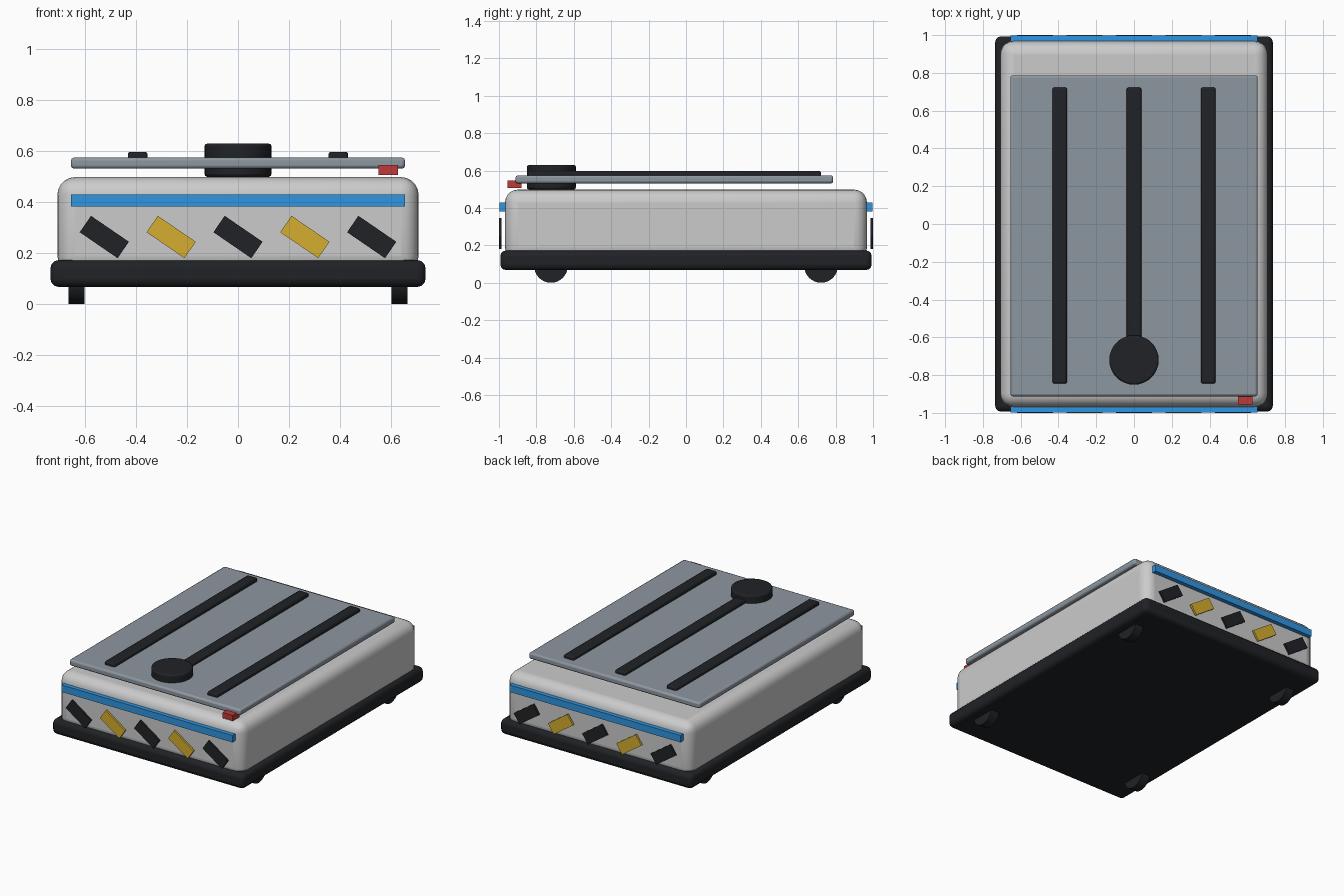
import bpy
import math

if "Cube" in bpy.data.objects:
    bpy.data.objects.remove(bpy.data.objects["Cube"])


def material(name, rgb):
    m = bpy.data.materials.new(name)
    m.diffuse_color = (*rgb, 1)
    m.use_nodes = True
    m.node_tree.nodes["Principled BSDF"].inputs["Base Color"].default_value = m.diffuse_color
    return m


BLACK = material("black rubber", (0.014, 0.016, 0.019))
PLATE = material("slate grey", (0.27, 0.31, 0.35))
BLUE = material("blue", (0.03, 0.30, 0.75))
YELLOW = material("yellow", (0.66, 0.42, 0.03))
RED = material("red", (0.52, 0.04, 0.04))


def finish(obj, name, mat, bevel, segments):
    obj.name = name
    if mat:
        obj.data.materials.append(mat)
    bpy.ops.object.transform_apply(location=False, rotation=True, scale=True)
    if bevel:
        b = obj.modifiers.new("bevel", "BEVEL")
        b.width, b.segments = bevel, segments
        b.limit_method = "ANGLE"
        bpy.ops.object.shade_smooth_by_angle(angle=math.radians(35))
    return obj


def box(name, lo, hi, mat=None, bevel=0, segments=3, tilt=0):
    center = [(a + b) / 2 for a, b in zip(lo, hi)]
    bpy.ops.mesh.primitive_cube_add(size=1, location=center, rotation=(0, tilt, 0))
    obj = bpy.context.object
    obj.scale = [b - a for a, b in zip(lo, hi)]
    return finish(obj, name, mat, bevel, segments)


def cylinder(name, center, radius, depth, mat, bevel=0, axis_x=False):
    rot = (0, math.pi / 2, 0) if axis_x else (0, 0, 0)
    bpy.ops.mesh.primitive_cylinder_add(vertices=32, radius=radius, depth=depth,
                                        location=center, rotation=rot)
    obj = finish(bpy.context.object, name, mat, bevel, 2)
    bpy.ops.object.shade_smooth_by_angle(angle=math.radians(35))
    return obj


# Skirt and rounded housing
box("base_skirt", (-0.735, -0.993, 0.068), (0.735, 0.993, 0.172), BLACK, 0.03)
box("body", (-0.708, -0.968, 0.12), (0.708, 0.968, 0.498), None, 0.07, 5)

# Load plate with three grip rails
box("load_plate", (-0.655, -0.912, 0.531), (0.655, 0.787, 0.574), PLATE, 0.012, 2)
for i, x in enumerate((-0.393, 0, 0.393)):
    box(f"grip_rail_{i + 1}", (x - 0.039, -0.845, 0.556),
        (x + 0.039, 0.723, 0.597), BLACK, 0.01, 2)

# Sensor puck and stop button
cylinder("sensor_puck", (0, -0.72, 0.564), 0.131, 0.13, BLACK, 0.01)
box("stop_button", (0.55, -0.955, 0.507), (0.628, -0.88, 0.546), RED)

# Light bars and hazard stripes on both ends
for end, s in (("front", -1), ("back", 1)):
    y0, y1 = sorted((s * 0.965, s * 0.997))
    box(f"{end}_light_bar", (-0.655, y0, 0.382), (0.655, y1, 0.43), BLUE)
    y0, y1 = sorted((s * 0.986, s * 1.0))
    for i in range(5):
        x = (i - 2) * 0.262
        box(f"{end}_hazard_stripe_{i + 1}", (x - 0.09, y0, 0.224),
            (x + 0.09, y1, 0.302), YELLOW if i % 2 else BLACK,
            tilt=math.radians(34.4))

# Wheels
for sx in (-1, 1):
    for sy in (-1, 1):
        cylinder(f"{'front' if sy < 0 else 'back'}_{'left' if sx < 0 else 'right'}_wheel",
                 (sx * 0.633, sy * 0.722, 0.09), 0.09, 0.063, BLACK, axis_x=True)
